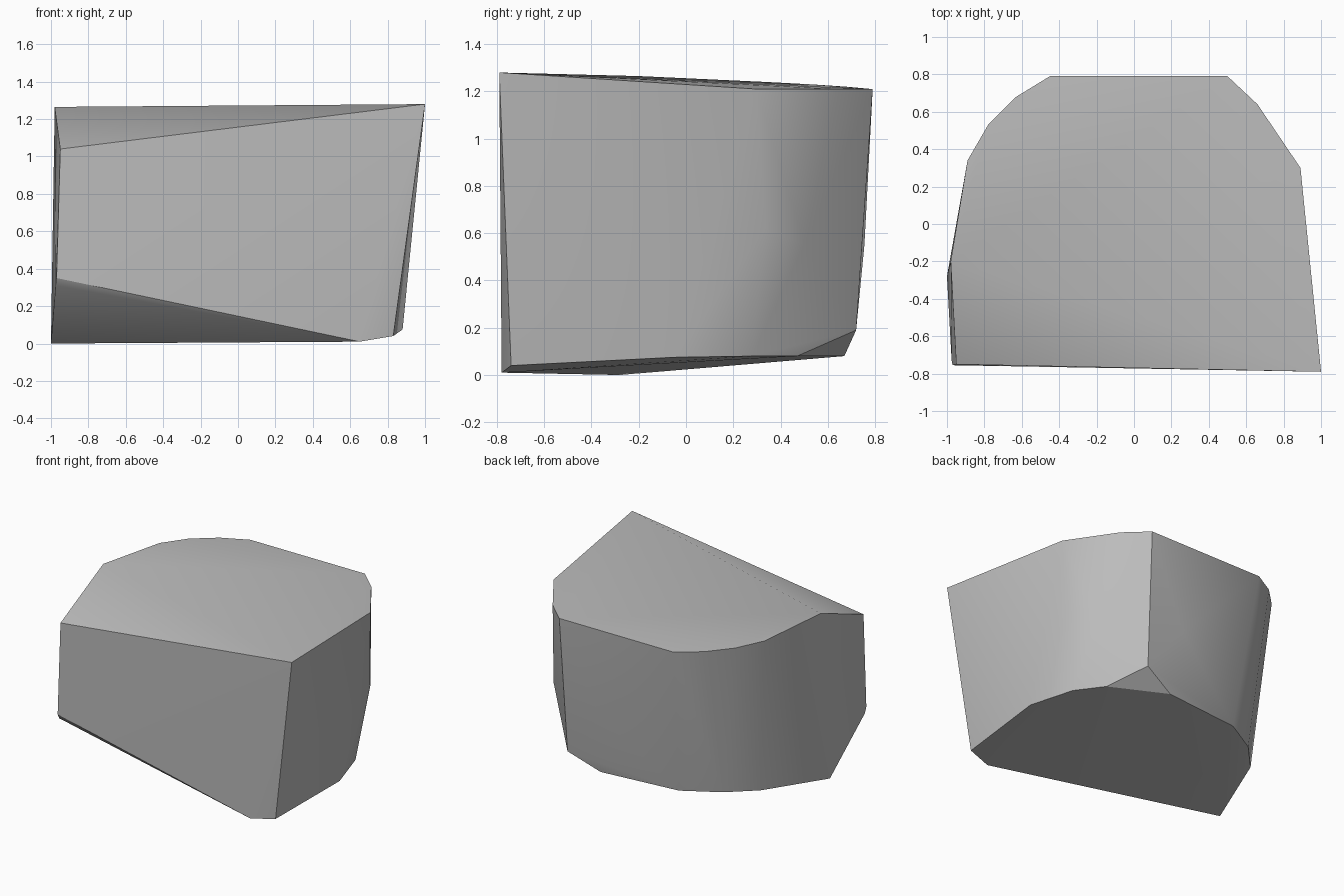
import bpy
import bmesh
import math

default_cube = bpy.data.objects.get("Cube")
if default_cube:
    bpy.data.objects.remove(default_cube, do_unlink=True)


def make_material(name, colour):
    material = bpy.data.materials.new(name)
    material.use_nodes = True
    material.diffuse_color = colour
    shader = material.node_tree.nodes["Principled BSDF"]
    shader.inputs["Base Color"].default_value = colour
    return material


def convex_block(name, rings, material, smooth_angle):
    """Wrap a convex skin around several rings of corner points."""
    mesh = bpy.data.meshes.new(name)
    bm = bmesh.new()
    for ring in rings:
        for corner in ring:
            bm.verts.new(corner)
    hull = bmesh.ops.convex_hull(bm, input=list(bm.verts))
    leftovers = hull["geom_interior"] + hull["geom_unused"]
    loose = {item for item in leftovers if isinstance(item, bmesh.types.BMVert)}
    bmesh.ops.delete(bm, geom=list(loose), context="VERTS")
    # Merge nearly coplanar triangles into clean facets
    bmesh.ops.dissolve_limit(bm, angle_limit=math.radians(1),
                             verts=list(bm.verts), edges=list(bm.edges))
    bmesh.ops.recalc_face_normals(bm, faces=list(bm.faces))
    bm.to_mesh(mesh)
    bm.free()
    mesh.materials.append(material)
    block = bpy.data.objects.new(name, mesh)
    bpy.context.collection.objects.link(block)
    bpy.ops.object.select_all(action="DESELECT")
    block.select_set(True)
    bpy.context.view_layer.objects.active = block
    bpy.ops.object.shade_smooth_by_angle(angle=smooth_angle)
    return block


# Upper rim, from the tall front corner round the curved back
top_rim = [
    (1, -.79, 1.28), (.89, .3, 1.21), (.66, .64, 1.21), (.5, .79, 1.21),
    (-.45, .79, 1.21), (-.63, .68, 1.22), (-.78, .53, 1.23),
    (-.89, .34, 1.24), (-.98, -.2, 1.265),
]

# Corners on the sides: front left chamfers and slight swellings at the back
side_corners = [
    (-.95, -.75, 1.04), (-.97, -.755, .35), (-.975, -.73, .31),
    (.86, .335, .62), (.75, .5, .55), (.2, .755, .55), (.48, .72, .19),
]

# Lower rim, narrower than the top
bottom_rim = [
    (.65, -.78, .01), (.83, -.74, .04), (.88, -.05, .075), (.78, .28, .08),
    (.64, .47, .08), (.24, .67, .08), (-.37, .61, .08), (-.63, .46, .08),
    (-.81, .27, .07), (-1, -.28, 0),
]

stone_grey = make_material("stone grey", (.5, .5, .5, 1))
convex_block("stone_block", [top_rim, side_corners, bottom_rim],
             stone_grey, math.radians(30))
